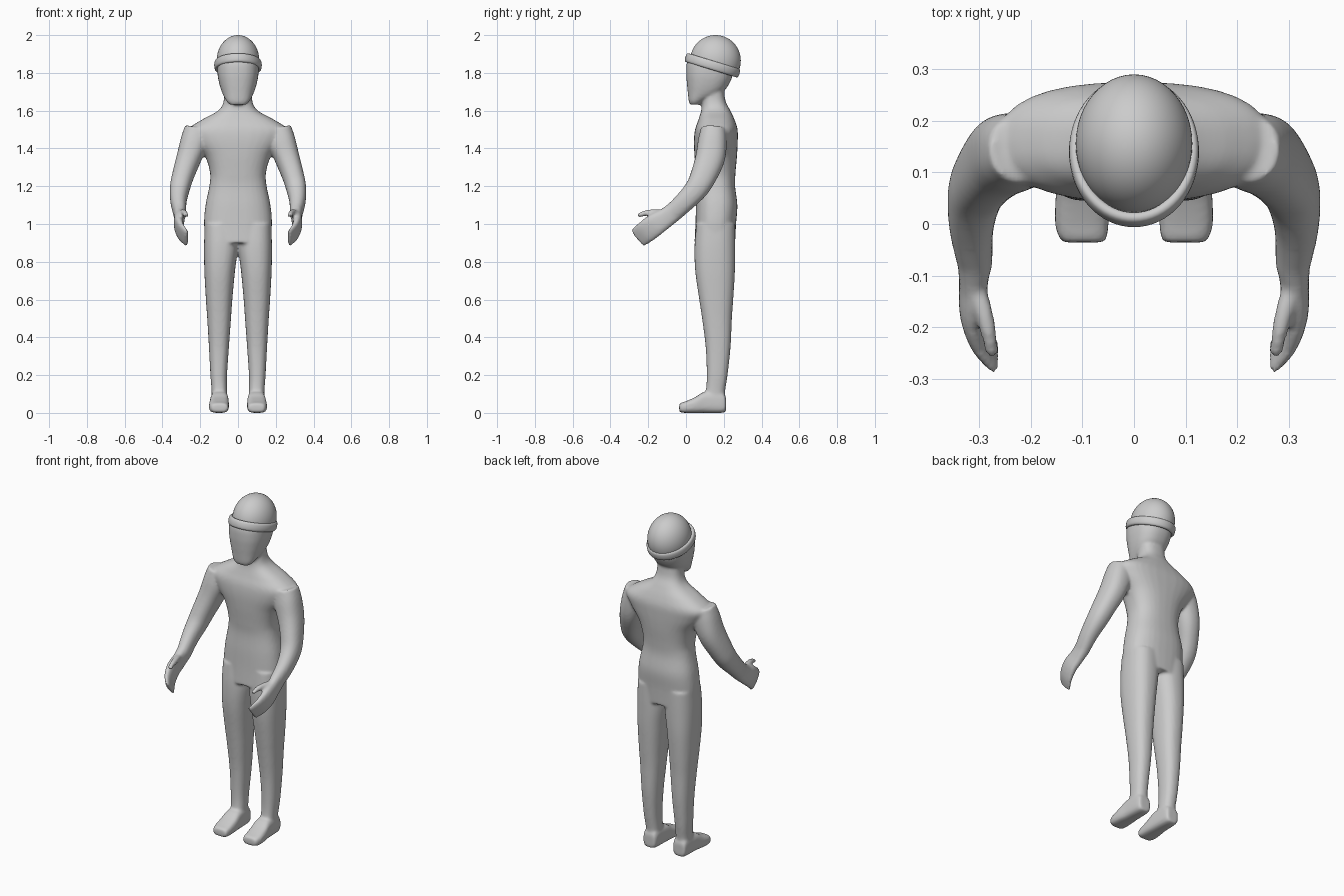
import bpy, bmesh, math
from mathutils import Vector, Matrix

if "Cube" in bpy.data.objects:
    bpy.data.objects.remove(bpy.data.objects["Cube"])

X, Y, Z = Vector((1, 0, 0)), Vector((0, 1, 0)), Vector((0, 0, 1))


def dense(rows, n=5):
    """Smoothly interpolate rows of numbers (Catmull-Rom)."""
    out = []
    for i in range(len(rows) - 1):
        p1, p2 = rows[i], rows[i + 1]
        p0, p3 = rows[max(i - 1, 0)], rows[min(i + 2, len(rows) - 1)]
        for k in range(n):
            t = k / n
            out.append([0.5 * (2 * b + (c - a) * t + (2 * a - 5 * b + 4 * c - d) * t * t
                               + (3 * b - a - 3 * c + d) * t ** 3)
                        for a, b, c, d in zip(p0, p1, p2, p3)])
    return out + [list(rows[-1])]


def power(v, e):
    return math.copysign(abs(v) ** (2 / e), v)


def loft(bm, rows, v_axis=None, e=2.4, side=1, n=32):
    """Rows are x, y, z, half width, half depth; the section follows the path if v_axis is None."""
    rows = dense(rows)
    pts = [Vector((r[0] * side, r[1], r[2])) for r in rows]
    rings = []
    for i, (p, r) in enumerate(zip(pts, rows)):
        u, v = X, v_axis
        if v is None:
            t = (pts[min(i + 1, len(pts) - 1)] - pts[max(i - 1, 0)]).normalized()
            u = (X - t * X.dot(t)).normalized()
            v = t.cross(u)
        ring = []
        for k in range(n):
            a = math.tau * k / n
            ring.append(bm.verts.new(p + u * r[3] * power(math.cos(a), e)
                                     + v * r[4] * power(math.sin(a), e)))
        rings.append(ring)
    for a, b in zip(rings, rings[1:]):
        for k in range(n):
            bm.faces.new((a[k], a[(k + 1) % n], b[(k + 1) % n], b[k]))
    bm.faces.new(rings[0])
    bm.faces.new(rings[-1])


def upright(rows):
    """z, half width, front y, back y, centre x -> loft rows."""
    return [(x, (f + b) / 2, z, w, (b - f) / 2) for z, w, f, b, x in rows]


def finish(bm, name):
    bmesh.ops.recalc_face_normals(bm, faces=bm.faces)
    me = bpy.data.meshes.new(name)
    bm.to_mesh(me)
    bm.free()
    for p in me.polygons:
        p.use_smooth = True
    ob = bpy.data.objects.new(name, me)
    bpy.context.collection.objects.link(ob)
    return ob


bm = bmesh.new()
# torso
loft(bm, upright([(0.90, .172, .045, .26, 0), (1.0, .180, .05, .265, 0), (1.1, .172, .053, .272, 0),
                  (1.2, .152, .058, .26, 0), (1.27, .148, .053, .262, 0), (1.36, .175, .045, .27, 0),
                  (1.44, .235, .042, .274, 0), (1.50, .262, .048, .273, 0), (1.55, .195, .065, .258, 0),
                  (1.60, .105, .08, .235, 0), (1.65, .076, .085, .21, 0), (1.72, .074, .085, .2, 0)]),
     Y, 2.5)
# head
loft(bm, upright([(1.632, .045, .02, .075, 0), (1.655, .064, .014, .105, 0), (1.70, .086, .009, .195, 0),
                  (1.75, .101, .004, .233, 0), (1.80, .109, .001, .25, 0), (1.86, .108, .006, .262, 0),
                  (1.90, .092, .04, .255, 0)]), Y, 2.4)
for s in (1, -1):
    # leg
    loft(bm, upright([(.06, .042, .09, .205, .097), (.12, .041, .105, .208, .099), (.2, .044, .11, .22, .102),
                      (.35, .053, .104, .236, .101), (.5, .063, .085, .243, .1), (.6, .07, .07, .25, .1),
                      (.75, .081, .049, .259, .097), (.88, .09, .045, .261, .09),
                      (1.0, .088, .055, .26, .088)]), Y, 2.4, s)
    # foot
    loft(bm, [(.098, .212, .045, .036, .036), (.098, .19, .055, .043, .055), (.098, .1, .056, .048, .056),
              (.1, .05, .042, .052, .042), (.101, 0, .031, .052, .031), (.099, -.025, .028, .047, .026),
              (.098, -.036, .027, .04, .02)], Z, 3.2, s)
    # arm
    loft(bm, [(.212, .145, 1.505, .07, .066), (.23, .14, 1.44, .074, .076), (.26, .128, 1.35, .066, .078),
              (.29, .095, 1.26, .058, .07), (.308, .058, 1.19, .053, .062), (.315, -.005, 1.12, .043, .054),
              (.307, -.08, 1.05, .033, .05)], None, 2.3, s)
    # hand
    loft(bm, [(.309, -.06, 1.068, .034, .05), (.311, -.11, 1.03, .028, .053), (.314, -.165, .995, .024, .06),
              (.3, -.215, .957, .018, .06), (.27, -.257, .924, .011, .055)], None, 2.6, s)
    # thumb
    loft(bm, [(.305, -.12, 1.055, .018, .022), (.29, -.175, 1.06, .017, .019), (.28, -.22, 1.056, .015, .015),
              (.274, -.255, 1.043, .012, .011)], None, 2, s)
body = finish(bm, "body")
# fuse the overlapping parts into one soft skin
rm = body.modifiers.new("fuse", 'REMESH')
rm.mode = 'VOXEL'
rm.voxel_size = 0.008
rm.use_smooth_shade = True
sm = body.modifiers.new("soften", 'SMOOTH')
sm.factor = 0.5
sm.iterations = 6

# cap dome, cut along the tilted brim
tilt = Matrix.Rotation(math.radians(-17), 4, 'X')
centre = Vector((0, .14, 1.84))
bm = bmesh.new()
bmesh.ops.create_uvsphere(bm, u_segments=48, v_segments=32, radius=1)
bmesh.ops.scale(bm, vec=(.113, .134, .135), verts=bm.verts)
bmesh.ops.translate(bm, vec=(0, .156, 1.865), verts=bm.verts)
bmesh.ops.bisect_plane(bm, geom=bm.verts[:] + bm.edges[:] + bm.faces[:], plane_co=centre,
                       plane_no=tilt @ Z, clear_inner=True)
finish(bm, "cap_dome")

# cap band
bm = bmesh.new()
N, M = 64, 16
loops = []
for i in range(N):
    a = math.tau * i / N
    loop = []
    for k in range(M):
        b = math.tau * k / M
        o = .012 * power(math.cos(b), 2.6)
        co = Vector(((.114 + o) * math.cos(a), (.138 + o) * math.sin(a), .024 * power(math.sin(b), 2.6)))
        loop.append(bm.verts.new(centre + tilt @ co))
    loops.append(loop)
for i in range(N):
    a, b = loops[i], loops[(i + 1) % N]
    for k in range(M):
        bm.faces.new((a[k], b[k], b[(k + 1) % M], a[(k + 1) % M]))
finish(bm, "cap_band")
